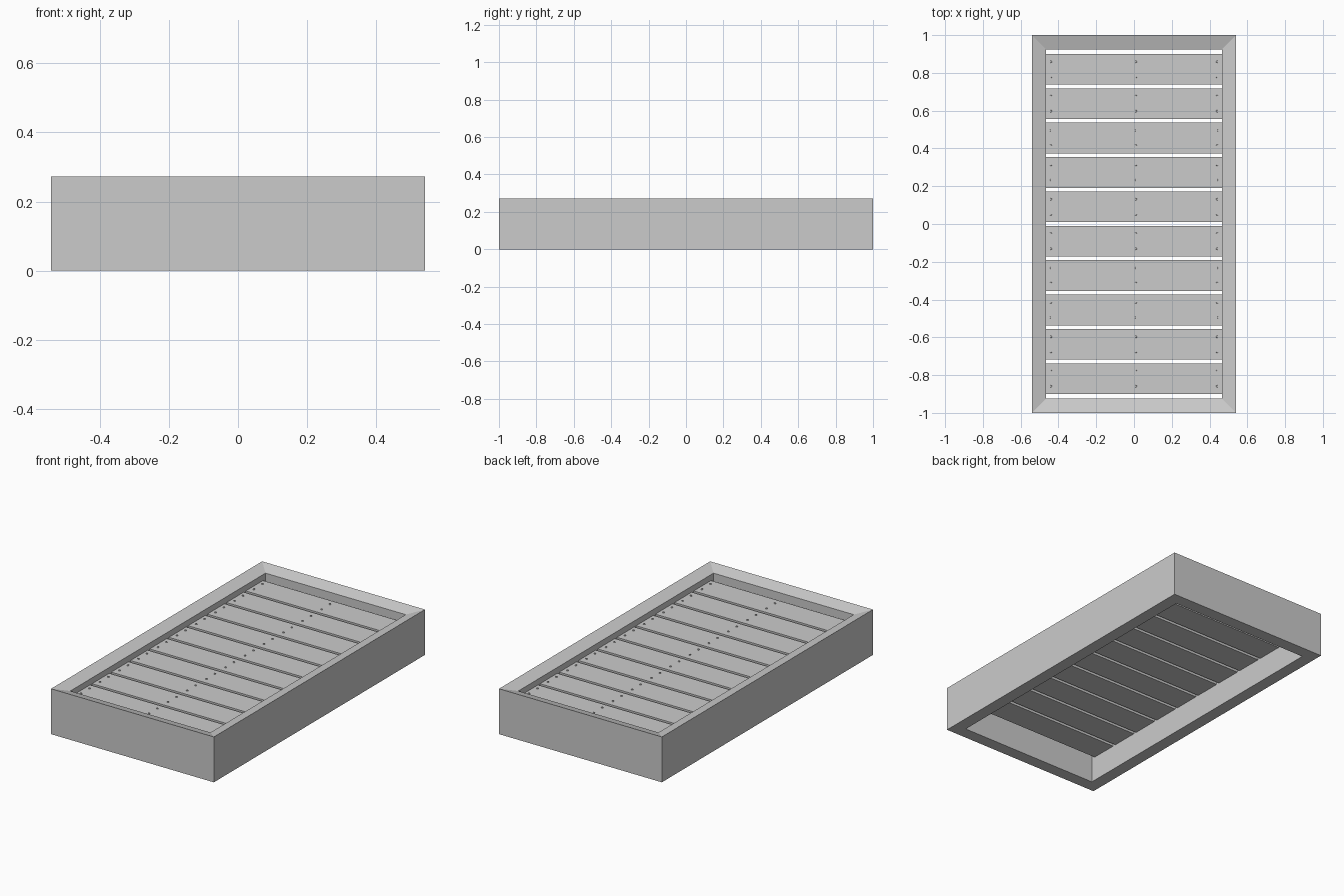
import bpy, bmesh

if "Cube" in bpy.data.objects:
    bpy.data.objects.remove(bpy.data.objects["Cube"])

def finish(name, bm):
    bmesh.ops.recalc_face_normals(bm, faces=bm.faces)
    me = bpy.data.meshes.new(name)
    bm.to_mesh(me)
    bm.free()
    ob = bpy.data.objects.new(name, me)
    bpy.context.collection.objects.link(ob)
    return ob

# Mitred frame: a sloped-top rail profile swept round a rectangle
HX, HY = 0.54, 1.0
profile = [(0, 0), (0, 0.272), (0.075, 0.25), (0.075, 0)]  # inset, height
bm = bmesh.new()
rings = []
for sx, sy in [(-1, -1), (1, -1), (1, 1), (-1, 1)]:
    rings.append([bm.verts.new((sx * (HX - d), sy * (HY - d), z)) for d, z in profile])
for i in range(4):
    a, b = rings[i], rings[(i + 1) % 4]
    for j in range(4):
        k = (j + 1) % 4
        bm.faces.new((a[j], b[j], b[k], a[k]))
finish("bed_frame", bm)

# Slats with three pairs of screw heads each
SLATS, PITCH, WIDTH = 10, 0.182, 0.163
TOP, BOTTOM, HALF_LEN = 0.215, 0.15, 0.466

slat_bm = bmesh.new()
bmesh.ops.create_cube(slat_bm, size=1)
bmesh.ops.scale(slat_bm, vec=(2 * HALF_LEN, WIDTH, TOP - BOTTOM), verts=slat_bm.verts)
slat = finish("slat", slat_bm)

screw_bm = bmesh.new()
bmesh.ops.create_cone(screw_bm, cap_ends=True, segments=10,
                      radius1=0.006, radius2=0.005, depth=0.006)
screw = finish("screw_head", screw_bm)

def place(source, name, loc):
    ob = bpy.data.objects.new(name, source.data)
    ob.location = loc
    bpy.context.collection.objects.link(ob)

for i in range(SLATS):
    y = (i - (SLATS - 1) / 2) * PITCH
    place(slat, f"slat_{i + 1}", (0, y, (TOP + BOTTOM) / 2))
    for x in (-0.44, 0.01, 0.44):
        for dy in (-0.04, 0.04):
            place(screw, f"screw_head_{i + 1}", (x, y + dy, TOP + 0.002))

# Remove the templates
for ob in (slat, screw):
    bpy.data.objects.remove(ob)
